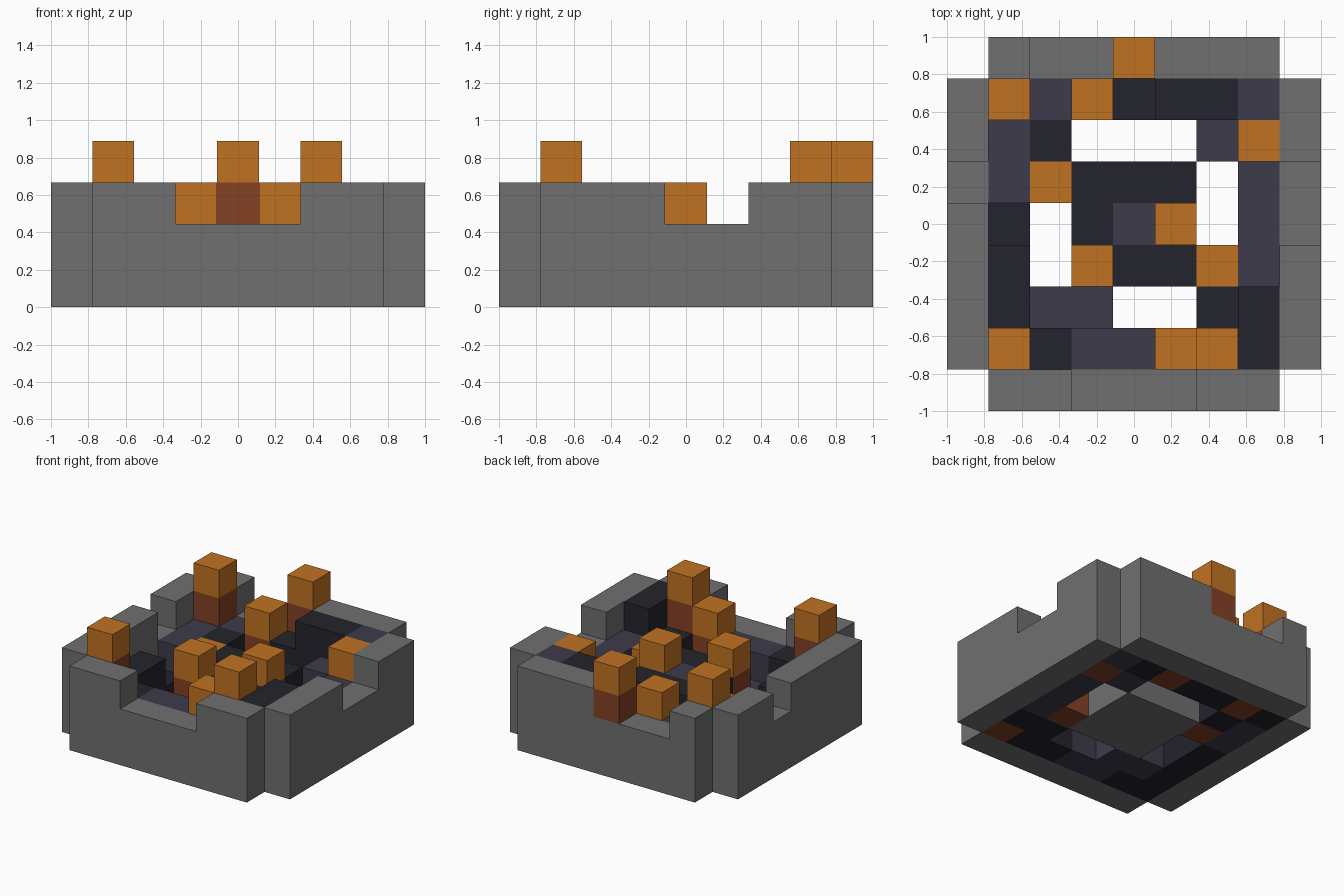
import bpy
import bmesh
from mathutils import Matrix, Vector

if "Cube" in bpy.data.objects:
    bpy.data.objects.remove(bpy.data.objects["Cube"])

U = 2 / 9  # size of one block


def material(name, colour):
    mat = bpy.data.materials.new(name)
    mat.use_nodes = True
    mat.diffuse_color = (*colour, 1)
    mat.node_tree.nodes["Principled BSDF"].inputs["Base Color"].default_value = (*colour, 1)
    return mat


STONE = material("stone grey", (0.16, 0.16, 0.16))
DARK = material("dark slate", (0.017, 0.017, 0.026))
LIGHT = material("light slate", (0.047, 0.044, 0.068))
STEM = material("rust brown", (0.23, 0.053, 0.018))
GLOW = material("amber orange", (0.53, 0.17, 0.016))


def blocks(name, boxes, mat):
    """One object made of boxes given by their low and high grid corners."""
    bm = bmesh.new()
    for low, high in boxes:
        a, b = Vector(low) * U, Vector(high) * U
        place = Matrix.Translation((a + b) / 2 - Vector((1, 1, 0)))
        bmesh.ops.create_cube(bm, size=1, matrix=place @ Matrix.Diagonal((*(b - a), 1)))
    mesh = bpy.data.meshes.new(name)
    bm.to_mesh(mesh)
    bm.free()
    mesh.materials.append(mat)
    obj = bpy.data.objects.new(name, mesh)
    bpy.context.collection.objects.link(obj)


def wall(name, along_x, depth, raised):
    """A low wall with raised runs; the gaps between them are the notches."""
    runs = [(1, 8, 0, 2)] + [(s, e, 2, 3) for s, e in raised]
    if along_x:
        boxes = [((s, depth, lo), (e, depth + 1, hi)) for s, e, lo, hi in runs]
    else:
        boxes = [((depth, s, lo), (depth + 1, e, hi)) for s, e, lo, hi in runs]
    blocks(name, boxes, STONE)


# Outer walls
wall("front_wall", True, 0, [(1, 3), (6, 8)])
wall("back_wall", True, 8, [(1, 2), (5, 8)])
wall("left_wall", False, 8, [(1, 4), (6, 8)])
wall("right_wall", False, 0, [(1, 5), (6, 8)])

# Courtyard plan, back row first: colour of the top block and column height
PLAN = ["OLODDDL",
        "LD...LO",
        "LODDD.L",
        "D.DLO.L",
        "D.ODDOL",
        "DLL..DD",
        "ODLLOOD"]
HEIGHT = ["4232333",
          "22...23",
          "22222.2",
          "1.223.2",
          "2.32222",
          "211..23",
          "4222343"]
HEIGHT[0] = "4232" + "333"
RUST_BASES = {(5, 7), (2, 7), (7, 1), (7, 6)}

parts = {"dark_floor": [], "light_floor": [], "pillar_stem": [], "pillar_cap": []}


def column(part, x, y, low, high):
    if high > low:
        parts[part].append(((x, y, low), (x + 1, y + 1, high)))


for r, row in enumerate(PLAN):
    for c, kind in enumerate(row):
        if kind == ".":
            continue
        x, y, top = c + 1, 7 - r, int(HEIGHT[r][c])
        base = 0
        if 3 <= x <= 5 and 3 <= y <= 5:
            base = 1  # the stone plinth fills the first layer
        elif (x, y) in RUST_BASES:
            column("pillar_stem", x, y, 0, 1)
            base = 1
        if kind == "O":
            column("dark_floor", x, y, base, top - 2)
            column("pillar_stem", x, y, top - 2, top - 1)
            column("pillar_cap", x, y, top - 1, top)
        else:
            column("dark_floor" if kind == "D" else "light_floor", x, y, base, top)

# The back pillar stands in the wall notch
column("pillar_stem", 4, 8, 2, 3)
column("pillar_cap", 4, 8, 3, 4)

blocks("centre_plinth", [((3, 3, 0), (6, 6, 1))], STONE)
for (name, boxes), mat in zip(parts.items(), (DARK, LIGHT, STEM, GLOW)):
    blocks(name, boxes, mat)
